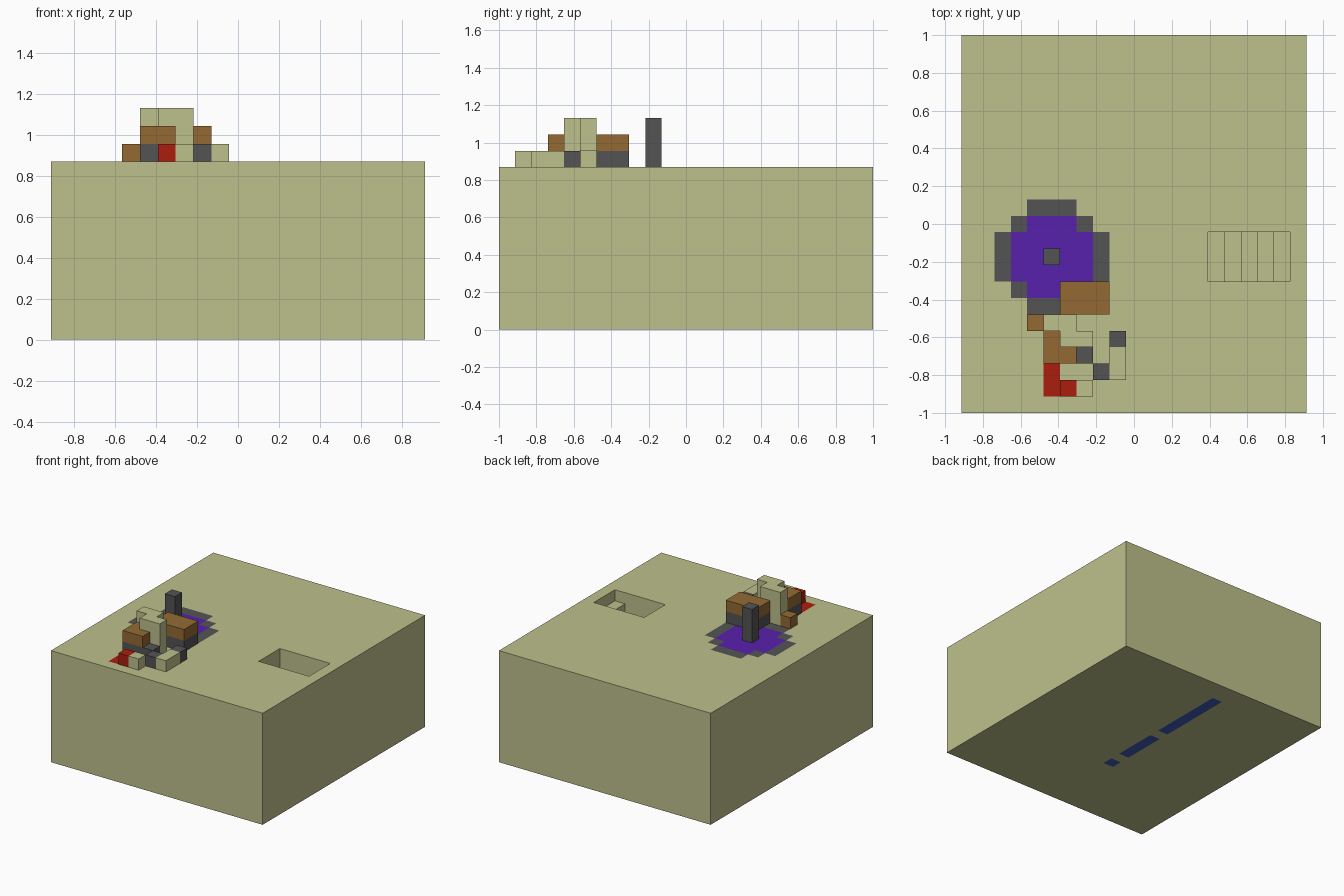
import bpy
import bmesh
from mathutils import Vector

if "Cube" in bpy.data.objects:
    bpy.data.objects.remove(bpy.data.objects["Cube"], do_unlink=True)

# Everything sits on a cubic lattice
NX, NY, NZ = 21, 23, 10
U = 2 / NY


def pos(i, j, k):
    return Vector(((i - NX / 2) * U, (j - NY / 2) * U, k * U))


def material(name, *rgb):
    linear = [((c / 255 + 0.055) / 1.055) ** 2.4 for c in rgb] + [1]
    mat = bpy.data.materials.new(name)
    mat.use_nodes = True
    mat.diffuse_color = linear
    mat.node_tree.nodes["Principled BSDF"].inputs["Base Color"].default_value = linear
    return mat


sand = material("sand", 190, 192, 140)
stone = material("dark_stone", 84, 84, 84)
wood = material("brown_wood", 148, 106, 51)
red = material("red", 170, 31, 14)
purple = material("purple", 88, 33, 174)
blue = material("blue", 60, 90, 185)


def box_bmesh(start, size):
    bm = bmesh.new()
    bmesh.ops.create_cube(bm, size=1)
    lo = pos(*start)
    for v in bm.verts:
        v.co = lo + Vector([(c + 0.5) * s * U for c, s in zip(v.co, size)])
    return bm


def finish(bm, name, mats):
    bmesh.ops.recalc_face_normals(bm, faces=bm.faces)
    mesh = bpy.data.meshes.new(name)
    bm.to_mesh(mesh)
    bm.free()
    for mat in mats:
        mesh.materials.append(mat)
    obj = bpy.data.objects.new(name, mesh)
    bpy.context.collection.objects.link(obj)


def block(name, mat, start, size=(1, 1, 1)):
    finish(box_bmesh(start, size), name, [mat])


# Ground slab, cut into lattice cells
bm = box_bmesh((0, 0, 0), (NX, NY, NZ))
for axis, count in ((0, NX), (1, NY)):
    normal = Vector((0, 0, 0))
    normal[axis] = 1
    for n in range(1, count):
        point = pos(n, n, 0)
        bmesh.ops.bisect_plane(bm, geom=bm.verts[:] + bm.edges[:] + bm.faces[:],
                               plane_co=point, plane_no=normal)


def cell(face):
    c = face.calc_center_median()
    return int(c.x / U + NX / 2), int(c.y / U + NY / 2)


def top_colour(i, j):
    dx, dy = sorted((abs(i - 5), abs(j - 9)))
    if dy <= 2 and dx + dy <= 3:
        return 2                       # round pool
    if dy <= 3 and dx + dy <= 4:
        return 1                       # stone rim
    if (i, j) in ((5, 1), (5, 2), (6, 1)):
        return 3                       # red floor patch
    return 0


bm.normal_update()
for f in bm.faces:
    i, j = cell(f)
    if f.normal.z > 0.9:
        f.material_index = top_colour(i, j)
    elif f.normal.z < -0.9 and i == 9 and 7 <= j <= 20 and j not in (8, 13):
        f.material_index = 4           # broken strip underneath

# Stairwell, one step deeper per column
pit = [f for f in bm.faces if f.normal.z > 0.9
       and 15 <= cell(f)[0] <= 19 and 8 <= cell(f)[1] <= 10]
for step in range(5):
    region = [f for f in pit if cell(f)[0] <= 19 - step]
    out = bmesh.ops.extrude_face_region(bm, geom=region)["geom"]
    old = [f for f in region if f.is_valid]
    if old:
        bmesh.ops.delete(bm, geom=old, context='FACES_ONLY')
    pit = [g for g in out if isinstance(g, bmesh.types.BMFace)]
    for v in [g for g in out if isinstance(g, bmesh.types.BMVert)]:
        v.co.z -= U
finish(bm, "ground_slab", [sand, stone, purple, red, blue])

# Post in the pool
block("pool_post", stone, (5, 9, 10), (1, 1, 3))

# Crate beside the pool
block("crate_base", stone, (6, 6, 10), (3, 2, 1))
block("crate_lid", wood, (6, 6, 11), (3, 2, 1))

# Ruin walls and tower
block("tower_front", sand, (6, 4, 10), (2, 1, 3))
block("tower_back", sand, (5, 5, 11), (2, 1, 2))
block("tower_foot", sand, (5, 5, 10))
block("ruin_base_front", stone, (5, 3, 10), (3, 1, 1))
block("ruin_base_side", stone, (5, 4, 10))
block("ruin_cap_front", wood, (5, 3, 11), (2, 1, 1))
block("ruin_cap_side", wood, (5, 4, 11))

# Loose blocks around the ruin
block("wood_block", wood, (4, 5, 10))
block("red_block", red, (6, 1, 10))
block("sand_block", sand, (7, 1, 10))
block("stone_block_front", stone, (8, 2, 10))
block("sand_wall", sand, (9, 2, 10), (1, 2, 1))
block("stone_block_back", stone, (9, 4, 10))
